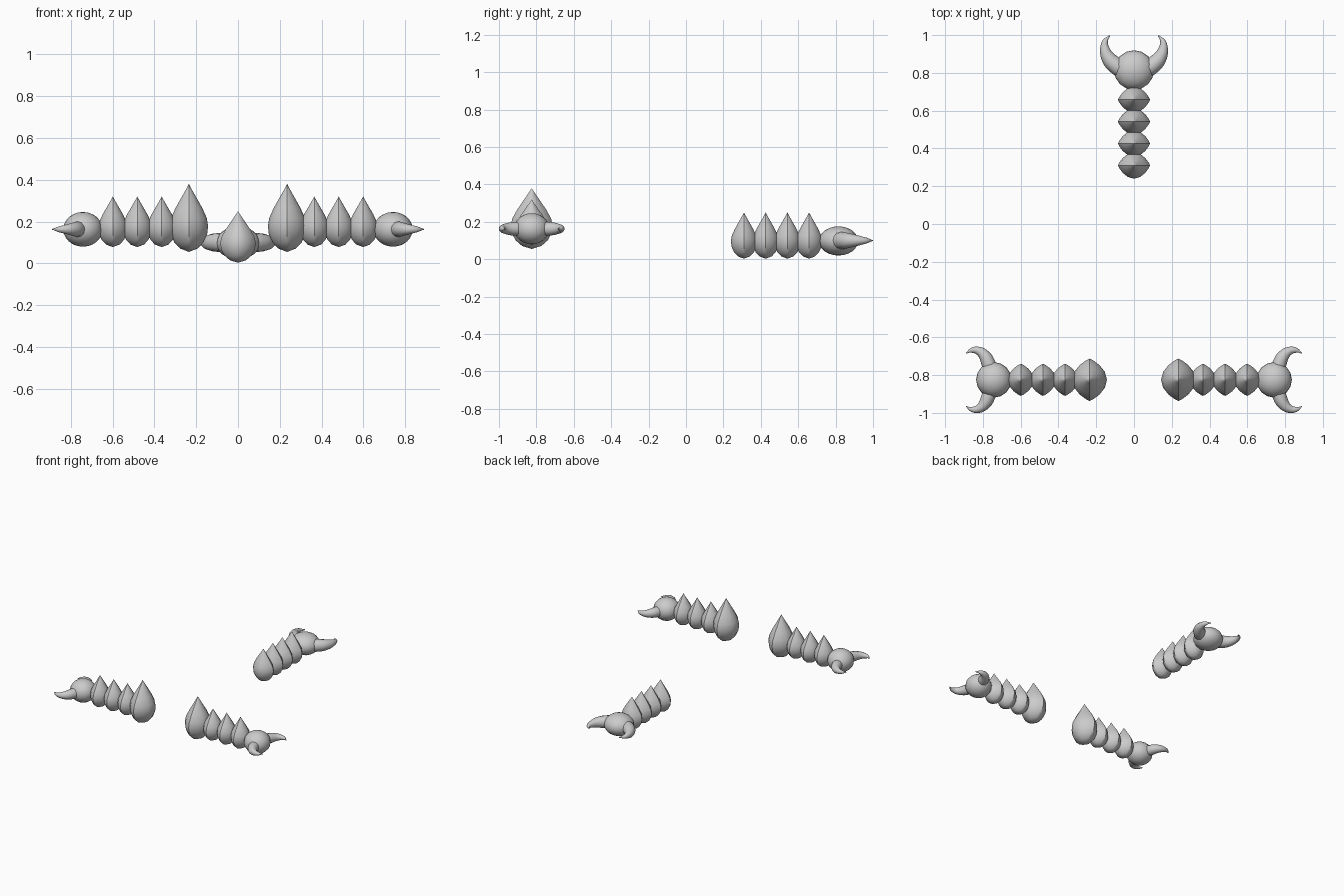
import bpy, bmesh, math

if "Cube" in bpy.data.objects:
    bpy.data.objects.remove(bpy.data.objects["Cube"])

# teardrop outline: (height fraction, radius fraction)
DROP = [(0.05, .46), (.14, .76), (.26, .95), (.38, 1.0), (.5, .93),
        (.65, .69), (.8, .39), (.92, .15)]
SIDES = 16


def finish(ob, angle=35):
    bpy.ops.object.select_all(action='DESELECT')
    ob.select_set(True)
    bpy.context.view_layer.objects.active = ob
    bpy.ops.object.shade_smooth_by_angle(angle=math.radians(angle))


def mesh_object(name, bm):
    bmesh.ops.recalc_face_normals(bm, faces=bm.faces)
    me = bpy.data.meshes.new(name)
    bm.to_mesh(me)
    bm.free()
    ob = bpy.data.objects.new(name, me)
    bpy.context.collection.objects.link(ob)
    finish(ob)
    return ob


def segment(name, x, y, z0, z1, wide, deep, along_x):
    """Teardrop shell with a sharp ridge across the limb."""
    bm = bmesh.new()
    rings = []
    for h, r in DROP:
        ring = []
        for i in range(SIDES):
            t = 2 * math.pi * i / SIDES
            c, s = math.cos(t), math.sin(t)
            across = wide * r * s
            along = deep * r * math.copysign(abs(c) ** 1.7, c)
            dx, dy = (along, across) if along_x else (across, along)
            ring.append(bm.verts.new((x + dx, y + dy, z0 + h * (z1 - z0))))
        rings.append(ring)
    low, tip = bm.verts.new((x, y, z0)), bm.verts.new((x, y, z1))
    for i in range(SIDES):
        j = (i + 1) % SIDES
        for a, b in zip(rings, rings[1:]):
            bm.faces.new((a[i], a[j], b[j], b[i]))
        bm.faces.new((low, rings[0][j], rings[0][i]))
        bm.faces.new((tip, rings[-1][i], rings[-1][j]))
    return mesh_object(name, bm)


def head(name, loc, size):
    bm = bmesh.new()
    bmesh.ops.create_uvsphere(bm, u_segments=16, v_segments=12, radius=1)
    for v in bm.verts:
        v.co = [l + c * s for l, c, s in zip(loc, v.co, size)]
    return mesh_object(name, bm)


def pincer(name, pts, z):
    """Tapered curved horn; pts are (x, y, radius)."""
    cu = bpy.data.curves.new(name, 'CURVE')
    cu.dimensions = '3D'
    cu.bevel_depth = 1.0
    cu.bevel_resolution = 4
    cu.resolution_u = 4
    cu.use_fill_caps = True
    sp = cu.splines.new('BEZIER')
    sp.radius_interpolation = 'CARDINAL'
    sp.bezier_points.add(len(pts) - 1)
    for p, (x, y, r) in zip(sp.bezier_points, pts):
        p.co = (x, y, z)
        p.radius = r
        p.handle_left_type = p.handle_right_type = 'AUTO'
    ob = bpy.data.objects.new(name, cu)
    bpy.context.collection.objects.link(ob)
    bpy.ops.object.select_all(action='DESELECT')
    ob.select_set(True)
    bpy.context.view_layer.objects.active = ob
    bpy.ops.object.convert(target='MESH')
    finish(bpy.context.view_layer.objects.active, 50)


# rear limb
for i in range(4):
    segment(f"rear_segment_{i + 1}", 0, .31 + .116 * i, 0.003, .25, .085, .07, False)
head("rear_head", (0, .815, .098), (.106, .105, .078))
REAR = [(.05, .81, .045), (.095, .838, .045), (.135, .878, .038),
        (.155, .93, .025), (.151, .97, .014), (.128, .997, .003)]
for s, side in ((-1, "left"), (1, "right")):
    pincer(f"rear_pincer_{side}", [(s * x, y, r) for x, y, r in REAR], .1)

# front limbs, mirrored across x
FRONT = [(.755, .04, .036), (.77, .085, .037), (.79, .126, .032),
         (.825, .154, .022), (.86, .156, .013), (.89, .14, .002)]
Y = -.825
for s, side in ((-1, "left"), (1, "right")):
    segment(f"{side}_base_segment", s * .235, Y, .055, .38, .112, .092, True)
    for i in range(3):
        segment(f"{side}_segment_{i + 1}", s * (.365 + .117 * i), Y,
                .078, .32, .085, .07, True)
    head(f"{side}_head", (s * .742, Y, .163), (.094, .094, .083))
    for d, end in ((-1, "front"), (1, "back")):
        pincer(f"{side}_pincer_{end}",
               [(s * x, Y + d * y, r) for x, y, r in FRONT], .163)
